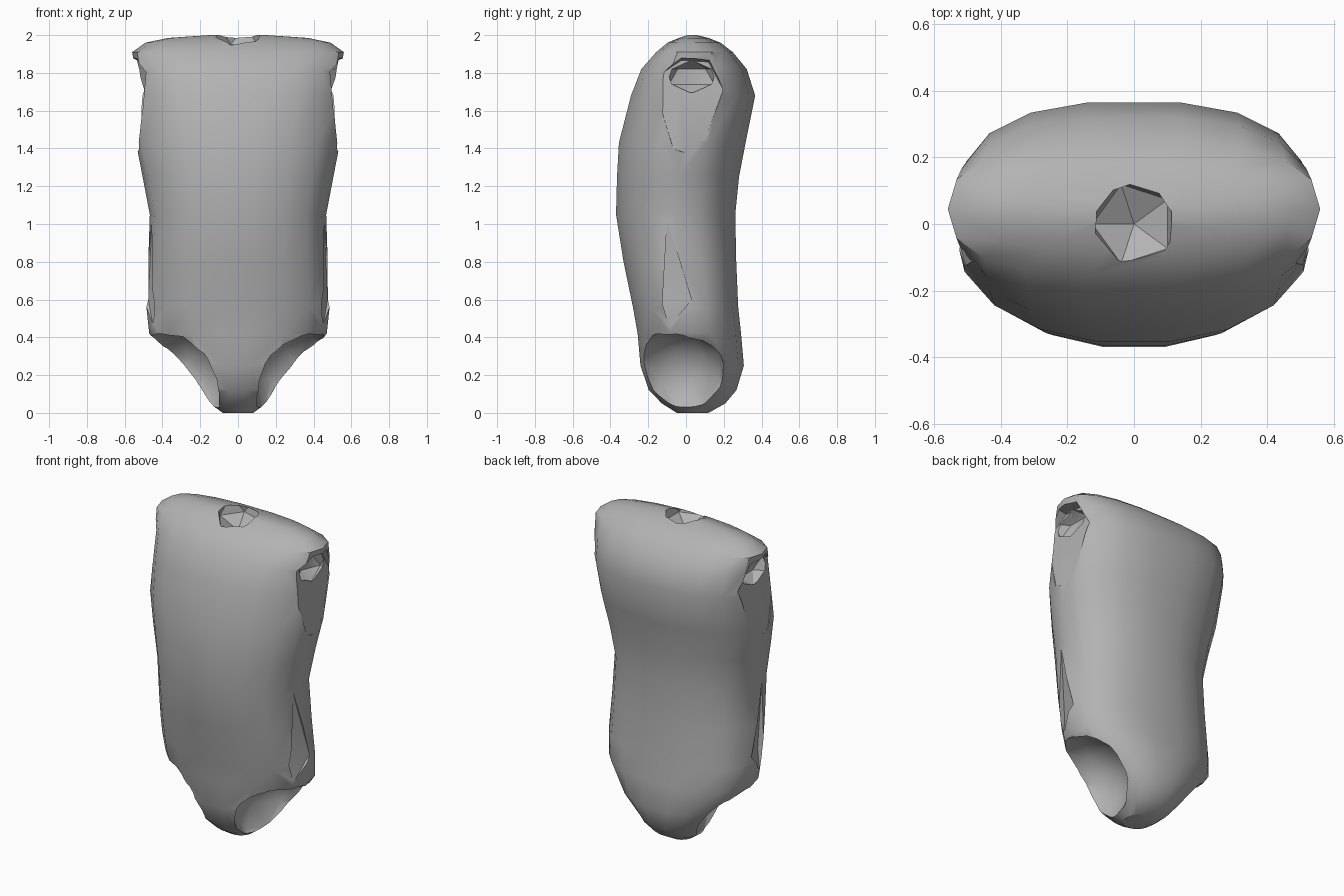
import bpy, bmesh, math
from mathutils import Matrix

if "Cube" in bpy.data.objects:
    bpy.data.objects.remove(bpy.data.objects["Cube"], do_unlink=True)

grey = bpy.data.materials.new("plain_grey")
grey.use_nodes = True
grey.diffuse_color = (0.45, 0.45, 0.45, 1)
grey.node_tree.nodes["Principled BSDF"].inputs["Base Color"].default_value = (0.45, 0.45, 0.45, 1)


def make_object(name, bm):
    bmesh.ops.recalc_face_normals(bm, faces=bm.faces[:])
    mesh = bpy.data.meshes.new(name)
    bm.to_mesh(mesh)
    bm.free()
    mesh.materials.append(grey)
    obj = bpy.data.objects.new(name, mesh)
    bpy.context.collection.objects.link(obj)
    return obj


def ball_cutter(name, centre, radii, detail):
    bm = bmesh.new()
    place = Matrix.Translation(centre) @ Matrix.Diagonal((*radii, 1))
    bmesh.ops.create_icosphere(bm, subdivisions=detail, radius=1, matrix=place)
    return make_object(name, bm)


def hull_cutter(name, points):
    bm = bmesh.new()
    for p in points:
        bm.verts.new(p)
    bmesh.ops.convex_hull(bm, input=bm.verts[:])
    loose = [v for v in bm.verts if not v.link_faces]
    bmesh.ops.delete(bm, geom=loose, context='VERTS')
    return make_object(name, bm)


# Torso: rounded rings of (height, half width, front y, back y)
RINGS = [(0.0, 0.08, -0.05, 0.12), (0.05, 0.15, -0.13, 0.21),
         (0.12, 0.22, -0.2, 0.27), (0.25, 0.34, -0.245, 0.31),
         (0.42, 0.47, -0.26, 0.295), (0.56, 0.485, -0.285, 0.28),
         (0.8, 0.475, -0.335, 0.27), (1.05, 0.467, -0.375, 0.265),
         (1.25, 0.505, -0.37, 0.285), (1.43, 0.54, -0.36, 0.32),
         (1.68, 0.535, -0.295, 0.37), (1.82, 0.545, -0.24, 0.325),
         (1.91, 0.56, -0.16, 0.25), (1.96, 0.49, -0.1, 0.185),
         (1.985, 0.37, -0.04, 0.12), (2.0, 0.15, 0.0, 0.06)]
SIDES = 18


def rounded(t, power):
    return math.copysign(abs(t) ** power, t)


bm = bmesh.new()
loops = []
for z, half, front, back in RINGS:
    shoulder = 1.5 < z < 1.95
    loop = []
    for i in range(SIDES):
        a = 2 * math.pi * i / SIDES
        if math.sin(a) < 0:
            power = 0.78 if shoulder else 0.94
        else:
            power = 0.78 if shoulder else 0.86
        y = (front + back) / 2 + (back - front) / 2 * rounded(math.sin(a), power)
        loop.append(bm.verts.new((half * rounded(math.cos(a), power), y, z)))
    loops.append(loop)
for low, high in zip(loops, loops[1:]):
    for i in range(SIDES):
        j = (i + 1) % SIDES
        bm.faces.new((low[i], low[j], high[j], high[i]))
bm.faces.new(loops[0][::-1])
bm.faces.new(loops[-1])
torso = make_object("torso", bm)

# Neck, arm and leg sockets, with a shallow fold above each hip
cutters = [ball_cutter("neck_socket_cutter", (0, 0, 2.0), (0.14, 0.14, 0.11), 1)]
ARM_OUTLINE = [(-0.14, 1.82), (-0.03, 1.89), (0.13, 1.88), (0.22, 1.72),
               (0.12, 1.46), (0.02, 1.35), (-0.08, 1.38), (-0.15, 1.6)]
HIP_FOLD = [(0.455, -0.1, 1.02), (0.6, -0.1, 1.02), (0.41, -0.125, 0.58), (0.6, -0.125, 0.58),
            (0.475, 0.03, 0.6), (0.6, 0.03, 0.6), (0.45, -0.09, 0.46), (0.6, -0.09, 0.46)]
for side, word in ((1, "left"), (-1, "right")):
    cutters.append(ball_cutter(word + "_leg_socket_cutter",
                               (side * 0.335, -0.05, 0.175), (0.28, 0.28, 0.275), 2))
    recess = []
    for y, z in ARM_OUTLINE:
        recess.append((side * 0.6, y, z))
        depth = 0.525 - 0.08 * (z - 1.35)
        recess.append((side * depth, 0.03 + (y - 0.03) * 0.88, 1.6 + (z - 1.6) * 0.92))
    cutters.append(hull_cutter(word + "_arm_recess_cutter", recess))
    cutters.append(ball_cutter(word + "_arm_socket_cutter",
                               (side * 0.49, 0.03, 1.78), (0.08, 0.14, 0.09), 1))
    cutters.append(hull_cutter(word + "_hip_fold_cutter",
                               [(side * x, y, z) for x, y, z in HIP_FOLD]))

for cutter in cutters:
    cut = torso.modifiers.new(cutter.name, 'BOOLEAN')
    cut.operation = 'DIFFERENCE'
    cut.solver = 'EXACT'
    cut.object = cutter

# Keep the cut result and drop the cutters
bpy.context.view_layer.update()
graph = bpy.context.evaluated_depsgraph_get()
carved = bpy.data.meshes.new_from_object(torso.evaluated_get(graph))
torso.modifiers.clear()
torso.data = carved
for cutter in cutters:
    bpy.data.objects.remove(cutter, do_unlink=True)

bpy.ops.object.select_all(action='DESELECT')
torso.select_set(True)
bpy.context.view_layer.objects.active = torso
bpy.ops.object.shade_smooth_by_angle(angle=math.radians(32))
